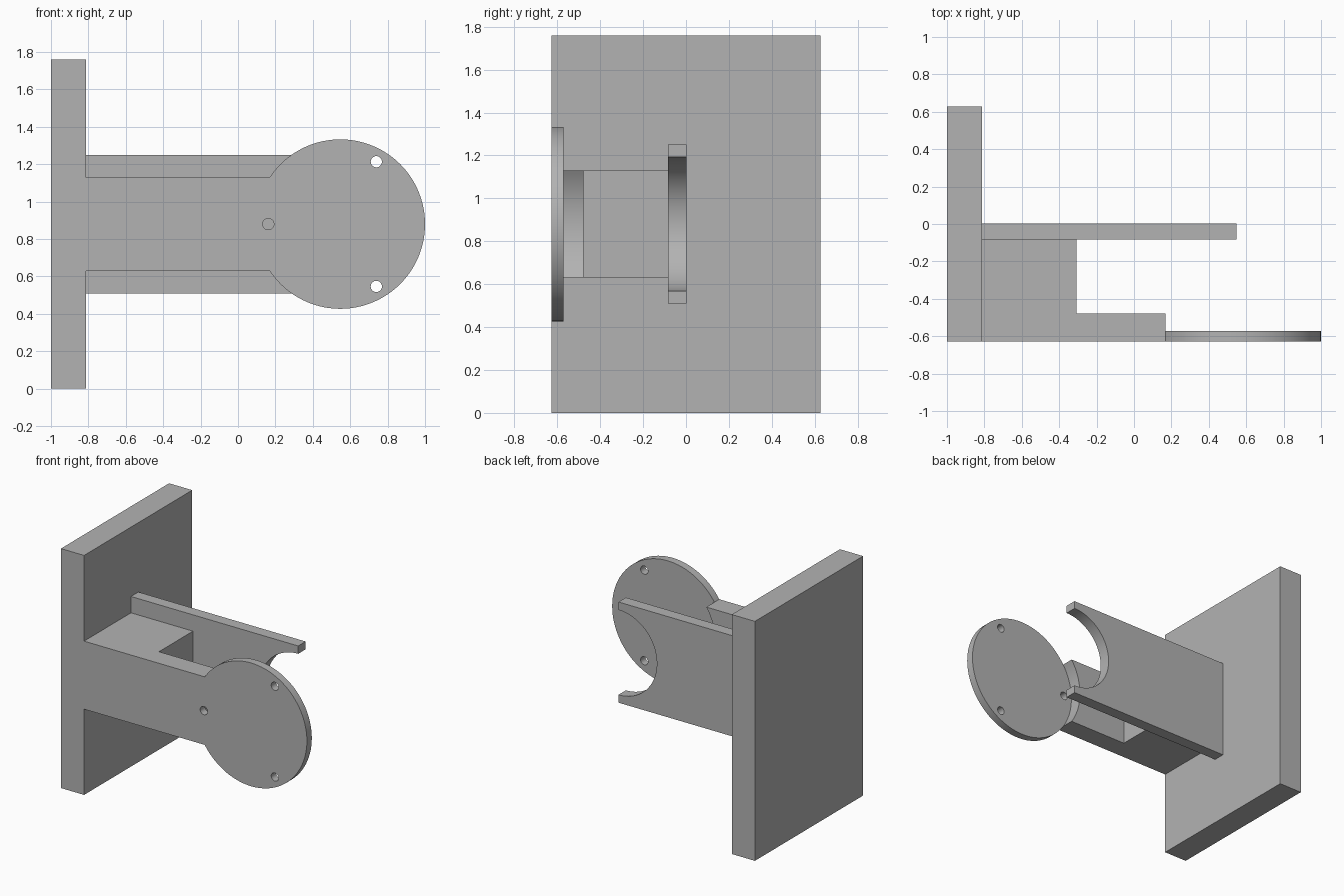
import bpy
import math
from mathutils import Vector

if "Cube" in bpy.data.objects:
    bpy.data.objects.remove(bpy.data.objects["Cube"], do_unlink=True)

grey = bpy.data.materials.new("plain_grey")
grey.use_nodes = True
colour = (0.45, 0.45, 0.45, 1)
grey.diffuse_color = colour
grey.node_tree.nodes["Principled BSDF"].inputs["Base Color"].default_value = colour

MID = 0.88          # height of the arm axis
DISC_X = 0.547      # centre of the disc
DISC_R = 0.453
FRONT = -0.628
DISC_BACK = -0.571


def box(name, x, y, z):
    """Box from three (low, high) ranges."""
    lo, hi = Vector((x[0], y[0], z[0])), Vector((x[1], y[1], z[1]))
    bpy.ops.mesh.primitive_cube_add(size=1, location=(lo + hi) / 2)
    ob = bpy.context.object
    ob.name = name
    ob.scale = hi - lo
    bpy.ops.object.transform_apply(location=True, scale=True)
    ob.data.materials.append(grey)
    return ob


def rod(name, x, z, radius, y, sides=96):
    """Cylinder lying along y."""
    bpy.ops.mesh.primitive_cylinder_add(
        vertices=sides, radius=radius, depth=y[1] - y[0],
        location=(x, (y[0] + y[1]) / 2, z), rotation=(math.pi / 2, 0, 0))
    ob = bpy.context.object
    ob.name = name
    bpy.ops.object.transform_apply(location=True, rotation=True)
    ob.data.materials.append(grey)
    return ob


def combine(target, other, operation):
    mod = target.modifiers.new(operation, "BOOLEAN")
    mod.operation = operation
    mod.solver = "EXACT"
    mod.object = other
    bpy.context.view_layer.objects.active = target
    bpy.ops.object.modifier_apply(modifier=mod.name)
    bpy.data.objects.remove(other, do_unlink=True)


def shade(ob):
    bpy.ops.object.select_all(action="DESELECT")
    ob.select_set(True)
    bpy.context.view_layer.objects.active = ob
    bpy.ops.object.shade_smooth_by_angle(angle=math.radians(30))


# Wall plate
box("wall_plate", (-1, -0.812), (FRONT, -FRONT), (0, 2 * MID))

# Arm with thick root block, hollowed by the round pocket behind the disc
arm_z = (MID - 0.25, MID + 0.25)
arm = box("arm_and_disc", (-0.812, 0.3), (FRONT, -0.478), arm_z)
combine(arm, box("root_block", (-0.812, -0.308), (FRONT, -0.083), arm_z), "UNION")
combine(arm, rod("pocket", DISC_X, MID, DISC_R, (DISC_BACK, -0.3)), "DIFFERENCE")
combine(arm, rod("disc", DISC_X, MID, DISC_R, (FRONT, DISC_BACK)), "UNION")

# Three screw holes, evenly spaced
for i in range(3):
    a = math.radians(60 + 120 * i)
    hole = rod("hole", DISC_X + 0.385 * math.cos(a), MID + 0.385 * math.sin(a),
               0.03, (-0.7, -0.52), 32)
    combine(arm, hole, "DIFFERENCE")
shade(arm)

# Rear fork plate with a half-round mouth
fork = box("fork_plate", (-0.812, DISC_X), (-0.083, 0.003), (MID - 0.37, MID + 0.37))
combine(fork, rod("mouth", DISC_X, MID, 0.312, (-0.2, 0.2)), "DIFFERENCE")
shade(fork)
